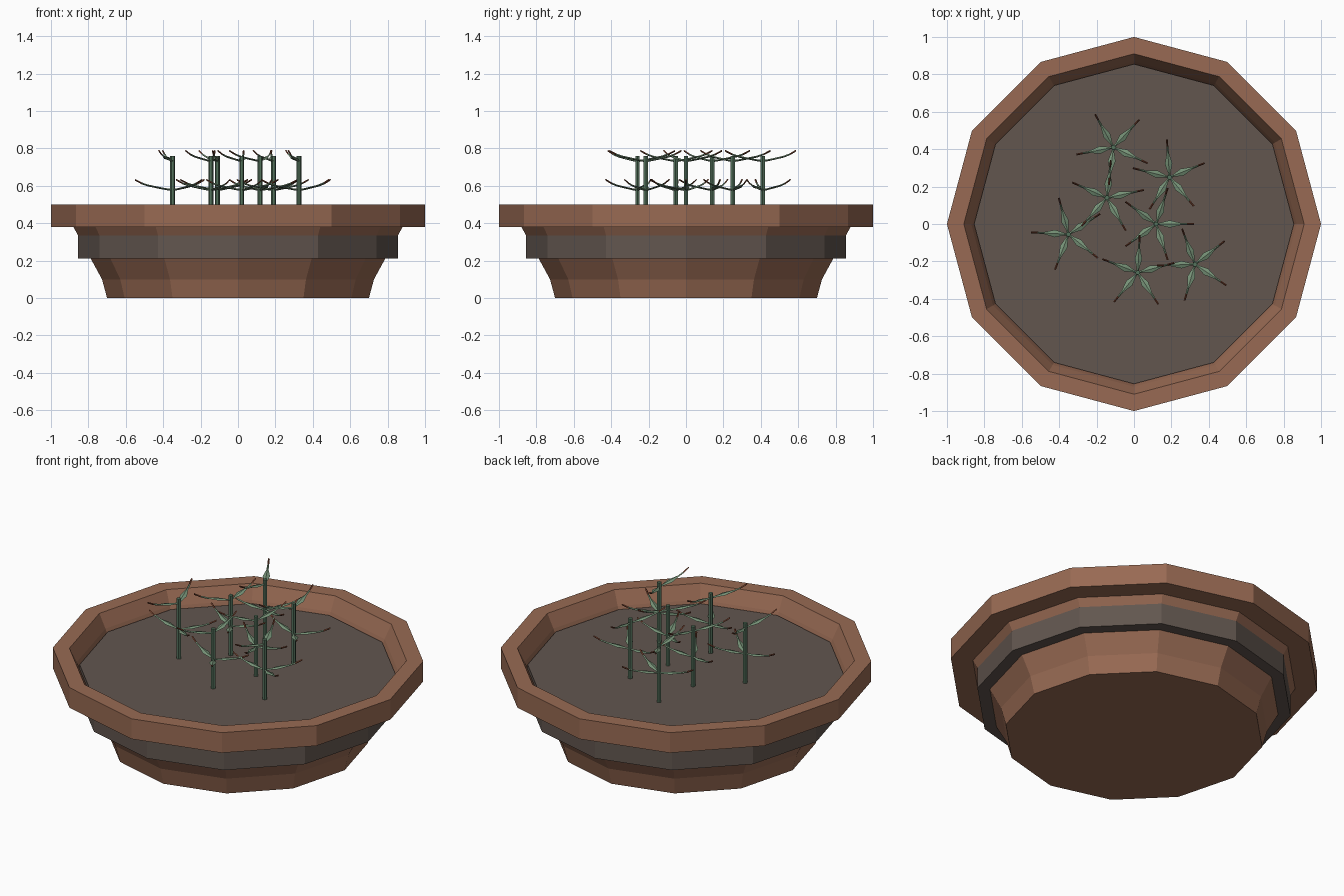
import bpy, bmesh, math
from mathutils import Vector

if "Cube" in bpy.data.objects:
    bpy.data.objects.remove(bpy.data.objects["Cube"])


def srgb(r, g, b):
    f = lambda c: (c / 255 / 12.92) if c < 11 else ((c / 255 + 0.055) / 1.055) ** 2.4
    return (f(r), f(g), f(b), 1.0)


def material(name, rgb):
    m = bpy.data.materials.new(name)
    m.diffuse_color = srgb(*rgb)
    m.use_nodes = True
    m.node_tree.nodes["Principled BSDF"].inputs["Base Color"].default_value = m.diffuse_color
    return m


TERRACOTTA = material("terracotta", (152, 106, 83))
SOIL = material("soil", (98, 86, 79))
STEM = material("stem green", (84, 114, 92))
LEAF = material("leaf green", (118, 146, 119))
TIP = material("tip brown", (118, 66, 46))


def finish(bm, name, mats):
    bmesh.ops.recalc_face_normals(bm, faces=bm.faces[:])
    me = bpy.data.meshes.new(name)
    bm.to_mesh(me)
    bm.free()
    for m in mats:
        me.materials.append(m)
    ob = bpy.data.objects.new(name, me)
    bpy.context.collection.objects.link(ob)
    return ob


def loft(bm, rings, mat_rule=lambda i: 0):
    """Skin a list of point rings and cap both ends."""
    vs = [[bm.verts.new(p) for p in ring] for ring in rings]
    n = len(vs[0])
    for i in range(len(vs) - 1):
        for k in range(n):
            f = bm.faces.new((vs[i][k], vs[i][(k + 1) % n],
                              vs[i + 1][(k + 1) % n], vs[i + 1][k]))
            f.material_index = mat_rule(i)
    bm.faces.new(vs[0][::-1]).material_index = mat_rule(0)
    bm.faces.new(vs[-1]).material_index = mat_rule(len(vs) - 2)


def circle(r, z, n, cx=0.0, cy=0.0):
    return [(cx + r * math.cos(2 * math.pi * k / n),
             cy + r * math.sin(2 * math.pi * k / n), z) for k in range(n)]


def lathe(name, profile, n, mat, cx=0.0, cy=0.0):
    bm = bmesh.new()
    loft(bm, [circle(r, z, n, cx, cy) for r, z in profile])
    return finish(bm, name, [mat])


# Twelve-sided bowl with a thick stepped rim
lathe("pot", [(0.70, 0), (0.727, 0.10), (0.88, 0.38), (1.0, 0.38), (1.0, 0.50),
              (0.91, 0.50), (0.87, 0.42), (0.855, 0.38), (0.68, 0.06)], 12, TERRACOTTA)

# Soil disc, wide enough to show as a band around the bowl
lathe("soil", [(0.855, 0.21), (0.855, 0.405)], 12, SOIL)

# Leaf stations: distance from stem, height, half width, half thickness
LEAF_PATH = [(0.0, 0.0, 0.006, 0.006), (0.025, 0.003, 0.007, 0.005),
             (0.072, 0.012, 0.020, 0.005), (0.13, 0.024, 0.006, 0.005),
             (0.165, 0.036, 0.005, 0.005), (0.202, 0.055, 0.005, 0.005)]


def add_leaf(bm, x, y, z, ang):
    d = Vector((math.cos(ang), math.sin(ang), 0))
    s = Vector((-d.y, d.x, 0))
    up = Vector((0, 0, 1))
    rings = []
    for r, h, w, t in LEAF_PATH:
        c = Vector((x, y, z + h)) + d * r
        rings.append([c + s * w, c + up * t, c - s * w, c - up * t])
    loft(bm, rings, lambda i: 1 if i >= 4 else 0)


# Seedlings: x, y, turn in degrees
PLANTS = [(-0.11, 0.41, 191), (0.19, 0.25, 166), (-0.145, 0.14, 156),
          (0.118, 0.0, 144), (-0.35, -0.055, 177), (0.02, -0.26, 159),
          (0.326, -0.215, 182)]

for i, (x, y, turn) in enumerate(PLANTS, 1):
    lathe(f"stem_{i}", [(0.013, 0.39), (0.013, 0.76)], 6, STEM, x, y)
    bm = bmesh.new()
    # three lower leaves and two upper leaves make a five-pointed star from above
    for offset, z in ((0, 0.577), (144, 0.577), (-144, 0.577), (72, 0.732), (-72, 0.732)):
        add_leaf(bm, x, y, z, math.radians(turn + offset))
    finish(bm, f"leaves_{i}", [LEAF, TIP])
